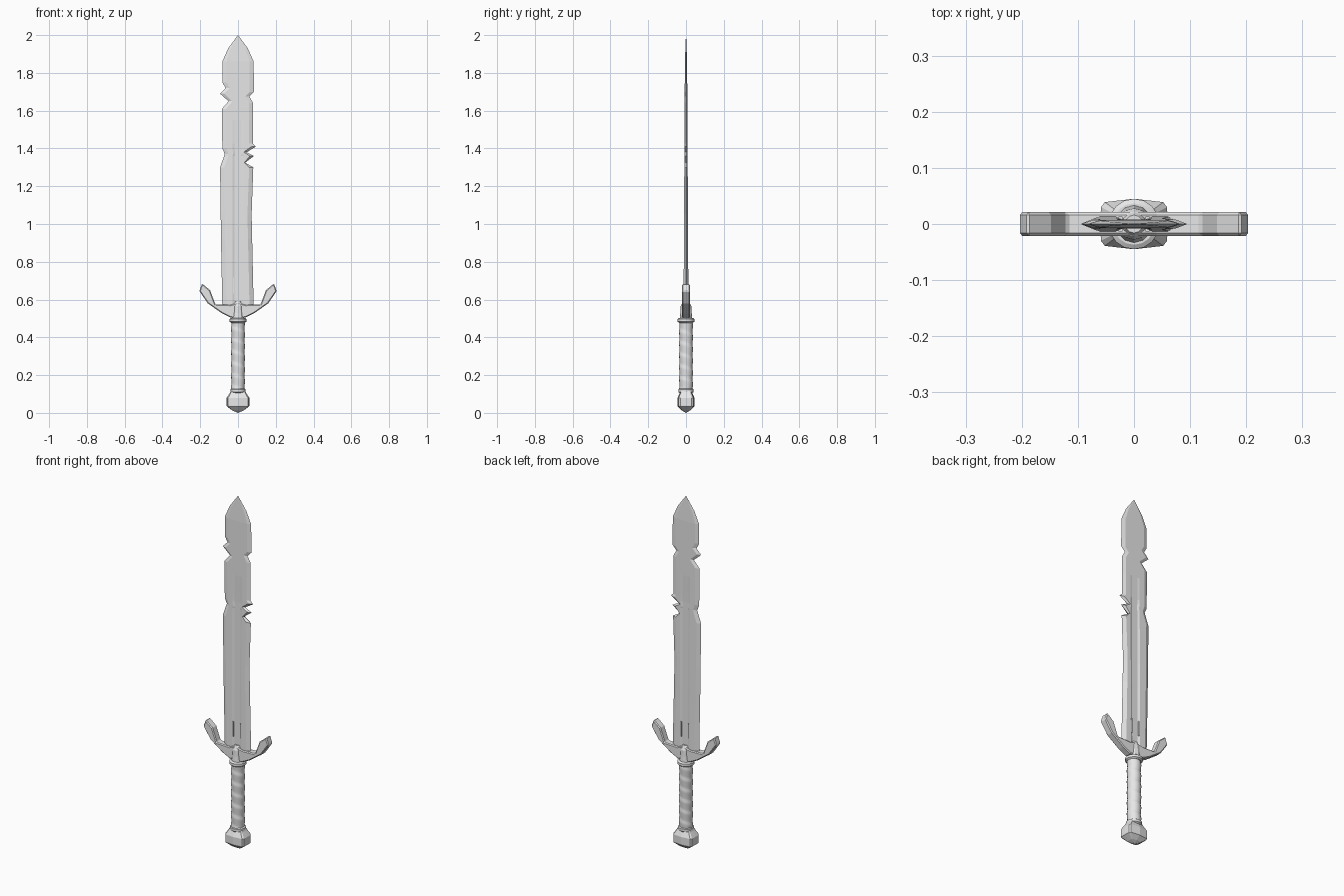
import bpy
import bmesh
import math

default_cube = bpy.data.objects.get("Cube")
if default_cube:
    bpy.data.objects.remove(default_cube, do_unlink=True)

steel = bpy.data.materials.new("light_grey_steel")
steel.use_nodes = True
steel_colour = (0.8, 0.8, 0.8, 1)
steel.diffuse_color = steel_colour
steel.node_tree.nodes["Principled BSDF"].inputs["Base Color"].default_value = steel_colour


def finish(name, bm):
    """Turn a bmesh into a named object with the steel material."""
    bmesh.ops.remove_doubles(bm, verts=bm.verts, dist=0.0002)
    bmesh.ops.recalc_face_normals(bm, faces=bm.faces)
    mesh = bpy.data.meshes.new(name)
    bm.to_mesh(mesh)
    bm.free()
    mesh.materials.append(steel)
    obj = bpy.data.objects.new(name, mesh)
    bpy.context.collection.objects.link(obj)
    return obj


def smooth(obj, degrees):
    bpy.ops.object.select_all(action="DESELECT")
    obj.select_set(True)
    bpy.context.view_layer.objects.active = obj
    bpy.ops.object.shade_smooth_by_angle(angle=math.radians(degrees))


def loft(name, rings):
    """Skin a stack of equal-length rings and cap both ends."""
    bm = bmesh.new()
    rows = [[bm.verts.new(p) for p in ring] for ring in rings]
    count = len(rows[0])
    for low, high in zip(rows, rows[1:]):
        for i in range(count):
            j = (i + 1) % count
            bm.faces.new((low[i], low[j], high[j], high[i]))
    bm.faces.new(rows[0])
    bm.faces.new(rows[-1])
    return finish(name, bm)


def lathe(name, profile, sides=16):
    steps = [math.tau * i / sides for i in range(sides)]
    return loft(name, [[(r * math.cos(a), r * math.sin(a), z) for a in steps]
                       for r, z in profile])


def lerp_table(table, z):
    for (z0, v0), (z1, v1) in zip(table, table[1:]):
        if z <= z1:
            return v0 + (v1 - v0) * (z - z0) / (z1 - z0)
    return table[-1][1]


# Blade: chipped edges as (height, distance from the middle)
tip = [(1.86, 0.083), (1.93, 0.052), (2, 0.0005)]
right_edge = [(0.56, 0.083), (1.05, 0.072), (1.3, 0.081), (1.325, 0.038),
              (1.36, 0.085), (1.38, 0.046), (1.41, 0.095), (1.425, 0.08),
              (1.64, 0.08), (1.675, 0.06), (1.7, 0.084)] + tip
left_edge = [(0.56, 0.083), (0.92, 0.09), (1.3, 0.095), (1.37, 0.07),
             (1.4, 0.083), (1.61, 0.085), (1.65, 0.05), (1.69, 0.095),
             (1.72, 0.066), (1.75, 0.083)] + tip
thickness = [(0.56, 0.013), (1.3, 0.009), (1.86, 0.006), (2, 0.0005)]
fuller = [(0.56, 0.005), (1.4, 0.004), (1.55, 0), (2, 0)]


def blade_ring(z):
    half = lerp_table(thickness, z)
    groove = half - lerp_table(fuller, z)
    left, right = lerp_table(left_edge, z), lerp_table(right_edge, z)
    scale = min(1, max(left, right) / 0.083)

    def bevel(edge):
        return max(edge - 0.022 * scale, 0.034 * scale)

    wide, narrow = 0.03 * scale, 0.018 * scale
    front = [(-bevel(left), half), (-wide, half), (-narrow, groove),
             (narrow, groove), (wide, half), (bevel(right), half)]
    ring = [(-left, 0)] + [(x, -y) for x, y in front]
    ring += [(right, 0)] + front[::-1]
    return [(x, y, z) for x, y in ring]


heights = sorted({z for z, _ in right_edge + left_edge + fuller})
loft("blade", [blade_ring(z) for z in heights])


# Raised slivers beside the fuller
def box(name, x, y, z, sx, sy, sz):
    bm = bmesh.new()
    bmesh.ops.create_cube(bm, size=1)
    for v in bm.verts:
        v.co = (x + v.co.x * sx, y + v.co.y * sy, z + v.co.z * sz)
    return finish(name, bm)


for face, y in (("front", -0.0105), ("back", 0.0105)):
    for side, x in (("left", 0.024), ("right", -0.024)):
        box(f"fuller_sliver_{face}_{side}", x, y, 0.675, 0.007, 0.006, 0.085)

# Crossguard: mirrored outline with upturned prongs
half_outline = [(0.04, 0.572), (0.12, 0.575), (0.148, 0.65), (0.19, 0.685),
                (0.205, 0.645), (0.16, 0.58), (0.085, 0.527), (0.04, 0.505)]
outline = [(0, 0.585)] + half_outline + [(0, 0.5)]
outline += [(-x, z) for x, z in reversed(half_outline)]
bm = bmesh.new()
base = bm.faces.new([bm.verts.new((x, -0.021, z)) for x, z in outline])
extruded = bmesh.ops.extrude_face_region(bm, geom=[base])["geom"]
for v in extruded:
    if isinstance(v, bmesh.types.BMVert):
        v.co.y = 0.021
guard = finish("crossguard", bm)
edge_bevel = guard.modifiers.new("edge_bevel", "BEVEL")
edge_bevel.width = 0.005
edge_bevel.segments = 1

# Swelling at the middle of the guard
lathe("guard_boss", [(0.034, 0.495), (0.03, 0.53), (0.028, 0.565), (0.016, 0.59)], 12)

# Grip: spiral wrapped, with a step at each turn
sides, levels = 16, 48
rings = []
for k in range(levels + 1):
    z = 0.12 + 0.37 * k / levels
    ring = []
    for i in range(sides):
        turn = (z / 0.062 + i / sides) % 1
        r = 0.0335 + 0.005 * min(turn, (1 - turn) * 4)
        a = math.tau * i / sides
        ring.append((r * math.cos(a), r * math.sin(a), z))
    rings.append(ring)
smooth(loft("grip", rings), 35)

# Collars at both ends of the grip
for name, z, r in (("upper_collar", 0.49, 0.045), ("lower_collar", 0.118, 0.041)):
    collar = lathe(name, [(r - 0.008, z - 0.013), (r, z - 0.007),
                          (r, z + 0.007), (r - 0.008, z + 0.012)])
    smooth(collar, 30)

# Pommel: bowed block tapering to a blunt point
corner = [(0.06, 0), (0.059, 0.03), (0.052, 0.039), (0, 0.045)]
section = corner + [(-x, y) for x, y in corner[-2::-1]]
section += [(x, -y) for x, y in section[-2:0:-1]]
steps = [(0.02, 0), (0.5, 0.013), (0.98, 0.034), (1, 0.04), (1, 0.08),
         (0.72, 0.106), (0.65, 0.115)]
loft("pommel", [[(x * s, y * s, z) for x, y in section] for s, z in steps])
